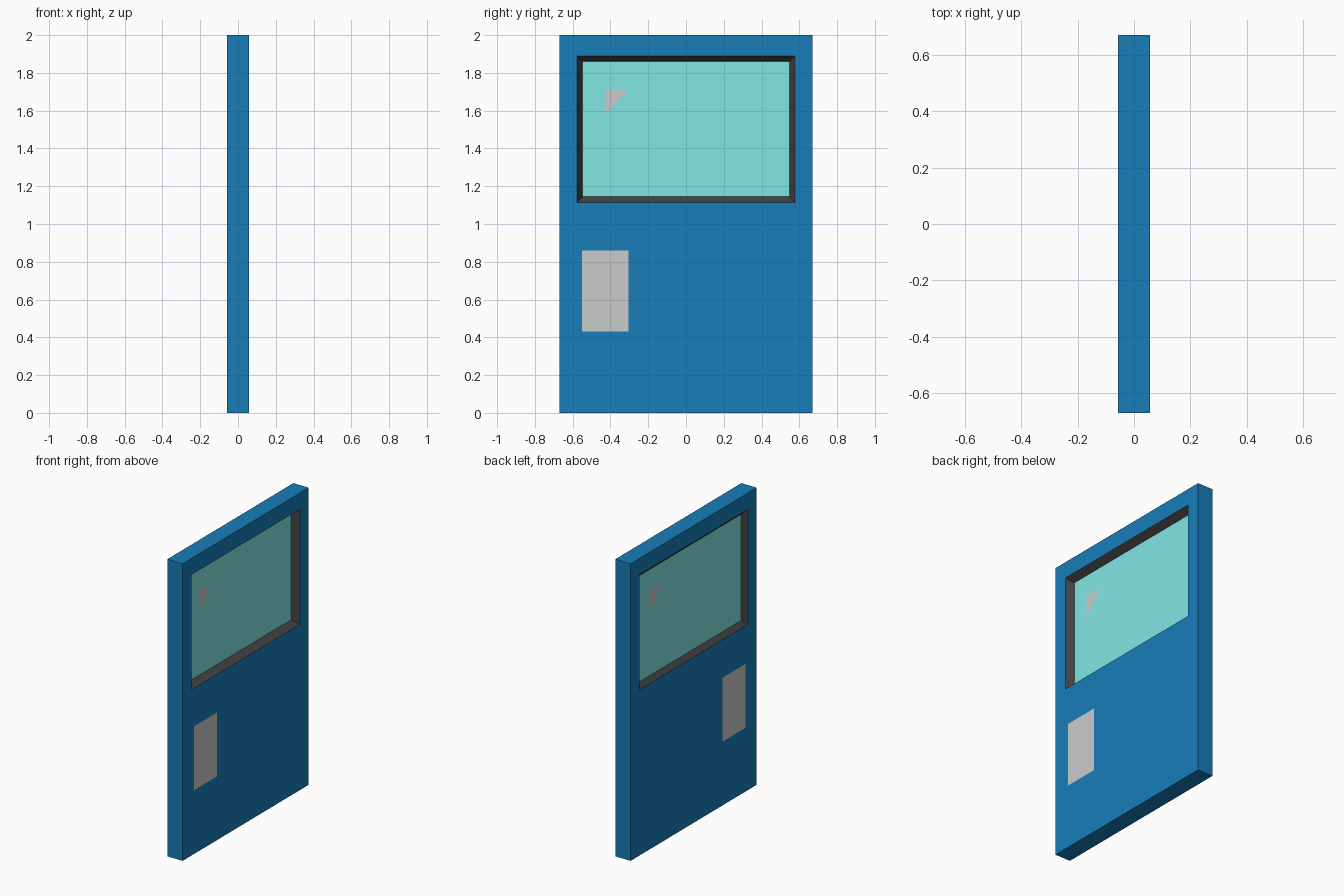
import bpy, bmesh

if "Cube" in bpy.data.objects:
    bpy.data.objects.remove(bpy.data.objects["Cube"])

HX = 0.057          # half thickness of the door
FRONT_GLASS = 0.011  # glass plane on the +x side
BACK_GLASS = -0.027  # glass plane on the -x side


def colour(name, rgb):
    m = bpy.data.materials.new(name)
    m.diffuse_color = (*rgb, 1)
    m.use_nodes = True
    m.node_tree.nodes["Principled BSDF"].inputs["Base Color"].default_value = m.diffuse_color
    return m


def add_object(name, bm, mat=None):
    me = bpy.data.meshes.new(name)
    bm.to_mesh(me)
    bm.free()
    ob = bpy.data.objects.new(name, me)
    bpy.context.collection.objects.link(ob)
    if mat:
        me.materials.append(mat)
    return ob


def rect(x, half_y, z0, z1):
    return [(x, -half_y, z0), (x, half_y, z0), (x, half_y, z1), (x, -half_y, z1)]


def loft(name, loops, mat, closed=False, caps=False):
    """Join rectangle loops with quads; optionally wrap round or cap the ends."""
    bm = bmesh.new()
    rings = [[bm.verts.new(p) for p in loop] for loop in loops]
    pairs = list(zip(rings, rings[1:]))
    if closed:
        pairs.append((rings[-1], rings[0]))
    for a, b in pairs:
        for i in range(4):
            j = (i + 1) % 4
            bm.faces.new((a[i], a[j], b[j], b[i]))
    if caps:
        bm.faces.new(rings[0])
        bm.faces.new(rings[-1])
    bmesh.ops.recalc_face_normals(bm, faces=bm.faces)
    add_object(name, bm, mat)


def flat_patch(name, x, side, outline):
    """Single flat face whose normal points along side * x."""
    bm = bmesh.new()
    f = bm.faces.new([bm.verts.new((x, y, z)) for y, z in outline])
    f.normal_update()
    if f.normal.x * side < 0:
        f.normal_flip()
    add_object(name, bm)


blue = colour("blue_paint", (0.009, 0.205, 0.49))
dark = colour("dark_rim", (0.057, 0.057, 0.057))
teal = colour("teal_glass", (0.22, 0.79, 0.77))

opening = (0.576, 1.115, 1.89)
pane = (0.548, 1.145, 1.86)
outer = (0.67, 0.0, 2.0)

# door panel with the window opening through it
loft("door_panel", [rect(-HX, *opening), rect(-HX, *outer),
                    rect(HX, *outer), rect(HX, *opening)], blue, closed=True)

# splayed dark rim on both sides, with the glass held between
loft("window_rim", [rect(HX, *opening), rect(FRONT_GLASS, *pane),
                    rect(BACK_GLASS, *pane), rect(-HX, *opening)], dark, closed=True)
loft("window_glass", [rect(FRONT_GLASS, *pane), rect(BACK_GLASS, *pane)], teal, caps=True)

# glint on the glass and push plate on the panel, both sides
for side, label, glass_x in ((1, "front", FRONT_GLASS), (-1, "back", BACK_GLASS)):
    flat_patch("glass_glint_" + label, glass_x + side * 0.001, side,
               [(-0.43 * side, 1.715), (-0.305 * side, 1.715), (-0.43 * side, 1.57)])
    flat_patch("push_plate_" + label, side * (HX + 0.001), side,
               [(-0.55, 0.43), (-0.305, 0.43), (-0.305, 0.86), (-0.55, 0.86)])
